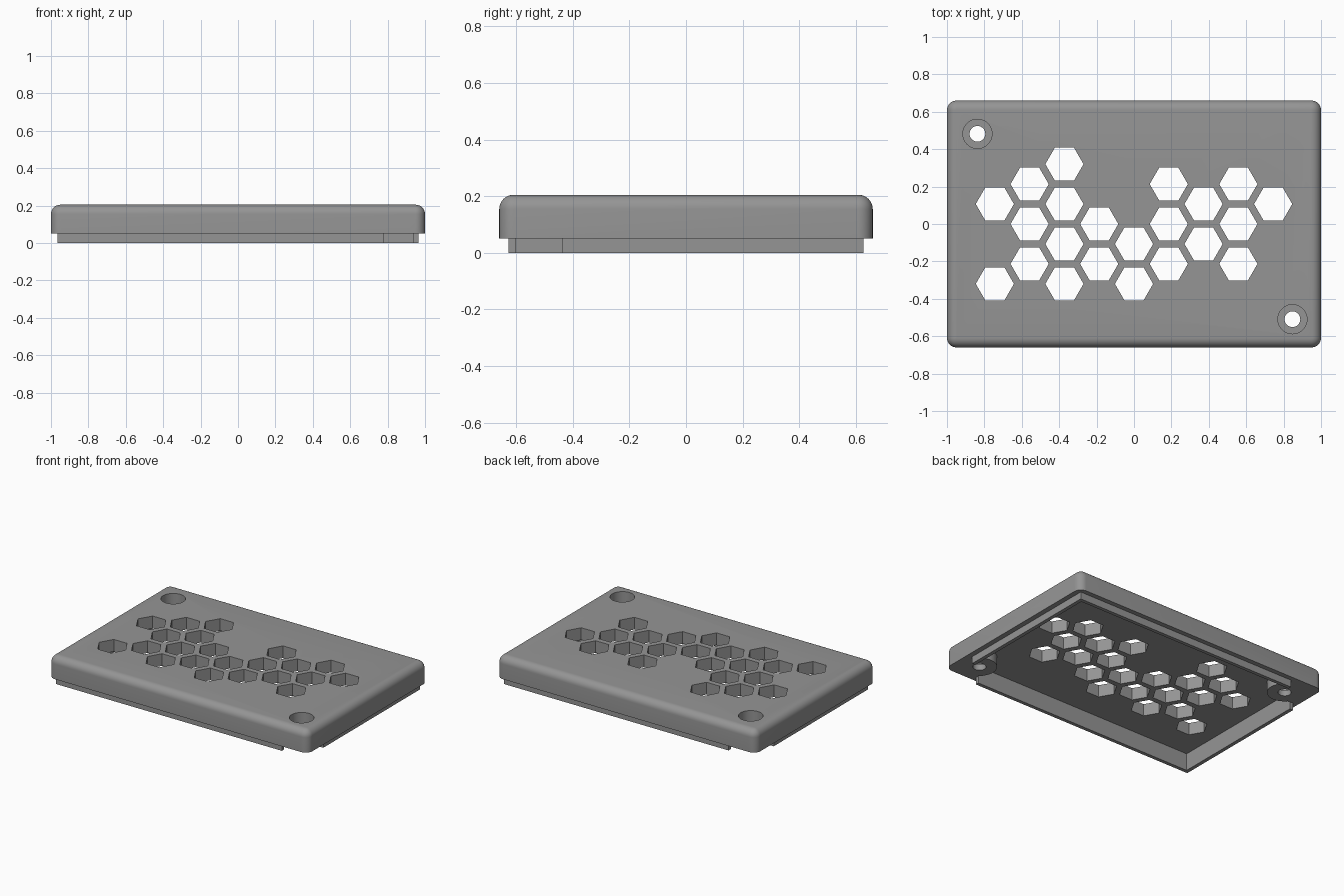
import bpy, bmesh, math

if "Cube" in bpy.data.objects:
    bpy.data.objects.remove(bpy.data.objects["Cube"])

grey = bpy.data.materials.new("grey plastic")
grey.diffuse_color = (0.3, 0.3, 0.3, 1)
grey.use_nodes = True
grey.node_tree.nodes["Principled BSDF"].inputs["Base Color"].default_value = grey.diffuse_color


def make(name, bm):
    bmesh.ops.recalc_face_normals(bm, faces=bm.faces)
    me = bpy.data.meshes.new(name)
    bm.to_mesh(me)
    bm.free()
    me.materials.append(grey)
    ob = bpy.data.objects.new(name, me)
    bpy.context.collection.objects.link(ob)
    return ob


def rounded_rect(hx, hy, r, z, steps=8):
    pts = []
    for q, (sx, sy) in enumerate([(1, 1), (-1, 1), (-1, -1), (1, -1)]):
        for i in range(steps + 1):
            a = math.pi / 2 * (q + i / steps)
            pts.append((sx * (hx - r) + r * math.cos(a), sy * (hy - r) + r * math.sin(a), z))
    return pts


def loft(name, rings):
    bm = bmesh.new()
    loops = [[bm.verts.new(p) for p in ring] for ring in rings]
    n = len(loops[0])
    for a, b in zip(loops, loops[1:]):
        for i in range(n):
            j = (i + 1) % n
            bm.faces.new((a[i], a[j], b[j], b[i]))
    bm.faces.new(loops[0])
    bm.faces.new(loops[-1])
    return make(name, bm)


def prism(name, x, y, r, z0, z1, n):
    ring = [(x + r * math.cos(2 * math.pi * i / n), y + r * math.sin(2 * math.pi * i / n)) for i in range(n)]
    return loft(name, [[(px, py, z) for px, py in ring] for z in (z0, z1)])


def box(name, x0, x1, y0, y1, z0, z1):
    ring = [(x0, y0), (x1, y0), (x1, y1), (x0, y1)]
    return loft(name, [[(px, py, z) for px, py in ring] for z in (z0, z1)])


def combine(target, tool, op):
    m = target.modifiers.new(op, 'BOOLEAN')
    m.operation, m.solver, m.object = op, 'EXACT', tool
    bpy.context.view_layer.objects.active = target
    bpy.ops.object.modifier_apply(modifier=m.name)
    bpy.data.objects.remove(tool)


# Cover shell with a filleted top edge
TOP, BASE, CEIL, F = 0.205, 0.05, 0.12, 0.05
rings = [rounded_rect(1, 0.66, F + 0.002, BASE)]
for i in range(9):
    a = math.pi / 2 * i / 8
    s = F * (1 - math.cos(a))
    rings.append(rounded_rect(1 - s, 0.66 - s, F + 0.002 - s, TOP - F + F * math.sin(a)))
cover = loft("vented_cover", rings)

# Locating lip and hollow underside
combine(cover, box("lip", -0.965, 0.965, -0.627, 0.627, 0, 0.09), 'UNION')
combine(cover, box("cavity", -0.939, 0.939, -0.602, 0.602, -0.1, CEIL), 'DIFFERENCE')

# Screw corners: gap in the lip, solid corner block, round boss, stepped hole
for x, y in ((0.847, -0.509), (-0.837, 0.482)):
    s = 1 if x > 0 else -1
    xs = sorted((x - s * 0.07, s * 1.1))
    ys = sorted((y + s * 0.07, -s * 0.8))
    combine(cover, box("lip_gap", *xs, *ys, -0.1, BASE), 'DIFFERENCE')
    xb = sorted((x - s * 0.07, s * 0.97))
    yb = sorted((y + s * 0.07, -s * 0.63))
    combine(cover, box("corner_block", *xb, *yb, BASE, CEIL + 0.02), 'UNION')
    combine(cover, prism("boss", x, y, 0.112, BASE, CEIL + 0.03, 48), 'UNION')
    combine(cover, prism("screw_hole", x, y, 0.042, -0.1, 0.3, 32), 'DIFFERENCE')
    combine(cover, prism("screw_recess", x, y, 0.078, 0.09, 0.3, 48), 'DIFFERENCE')

# Honeycomb vents: rows listed per column, in half pitches
columns = [(1, -3), (2, 0, -2), (3, 1, -1, -3), (0, -2), (-1, -3), (2, 0, -2), (1, -1), (2, 0, -2), (1,)]
for c, rows in enumerate(columns):
    for r in rows:
        combine(cover, prism("vent", (c - 4) * 0.186, r * 0.1067, 0.102, 0.08, 0.3, 6), 'DIFFERENCE')

# Smooth fillets, crisp edges
bpy.ops.object.select_all(action='DESELECT')
cover.select_set(True)
bpy.context.view_layer.objects.active = cover
bpy.ops.object.shade_smooth_by_angle(angle=math.radians(30))
